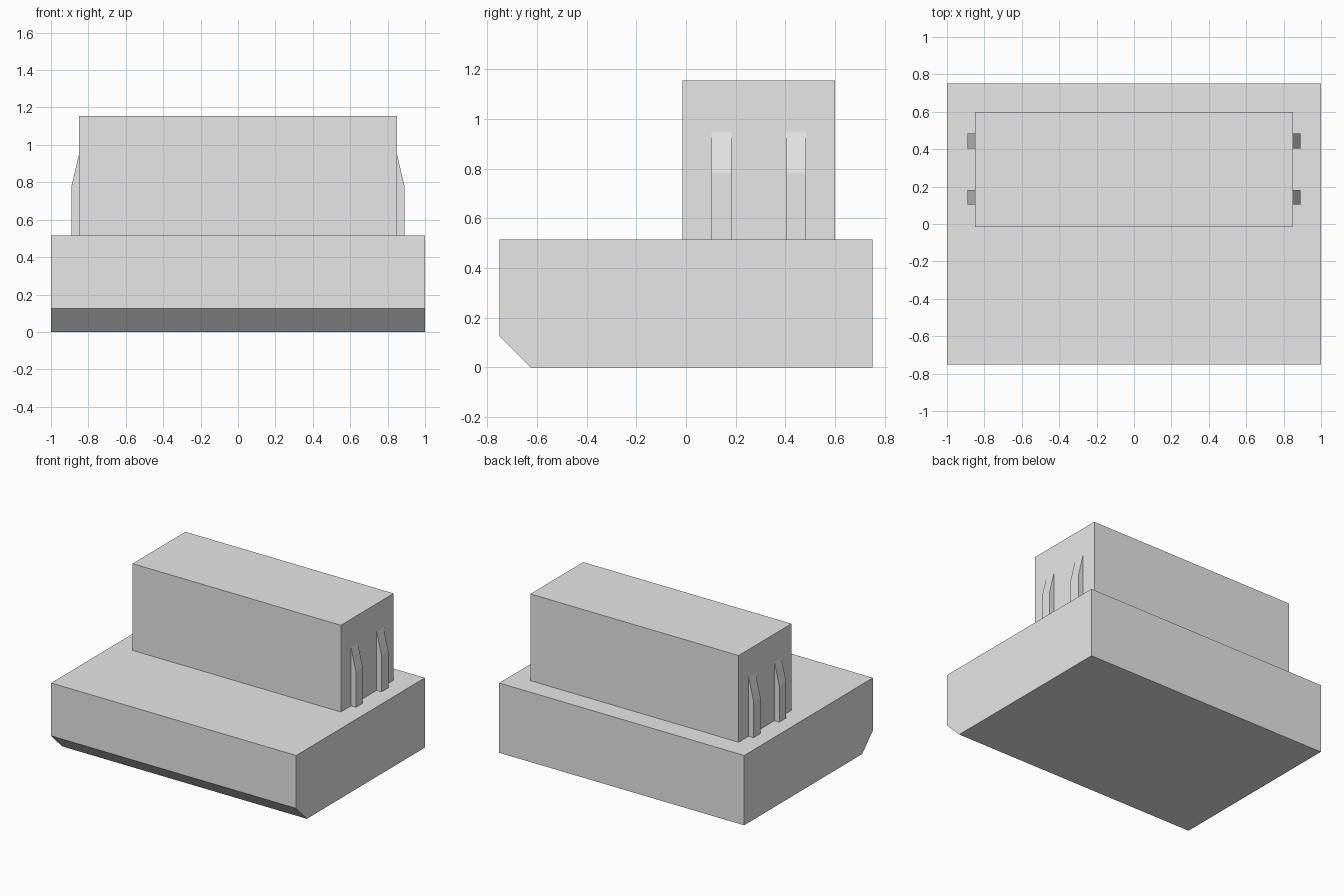
import bpy
import bmesh
from mathutils import Vector

cube = bpy.data.objects.get("Cube")
if cube:
    bpy.data.objects.remove(cube, do_unlink=True)

GREY = (0.8, 0.8, 0.8, 1.0)
grey = bpy.data.materials.new("light grey")
grey.use_nodes = True
grey.diffuse_color = GREY
grey.node_tree.nodes["Principled BSDF"].inputs["Base Color"].default_value = GREY


def extrude_profile(name, points, direction):
    """Make a flat-faced solid by extruding a closed outline along a vector."""
    bm = bmesh.new()
    face = bm.faces.new([bm.verts.new(p) for p in points])
    result = bmesh.ops.extrude_face_region(bm, geom=[face], use_keep_orig=True)
    moved = [g for g in result["geom"] if isinstance(g, bmesh.types.BMVert)]
    bmesh.ops.translate(bm, verts=moved, vec=Vector(direction))
    bmesh.ops.recalc_face_normals(bm, faces=bm.faces)
    mesh = bpy.data.meshes.new(name)
    bm.to_mesh(mesh)
    bm.free()
    mesh.materials.append(grey)
    obj = bpy.data.objects.new(name, mesh)
    bpy.context.collection.objects.link(obj)
    return obj


BASE_TOP = 0.515
BLOCK_SIDE = 0.85

# Base slab with a chamfered lower front edge
base_outline = [(-0.75, 0.125), (-0.625, 0), (0.75, 0),
                (0.75, BASE_TOP), (-0.75, BASE_TOP)]
extrude_profile("base", [(-1, y, z) for y, z in base_outline], (2, 0, 0))

# Upper block
block_outline = [(-0.015, BASE_TOP), (0.6, BASE_TOP), (0.6, 1.155), (-0.015, 1.155)]
extrude_profile("upper_block", [(-BLOCK_SIDE, y, z) for y, z in block_outline],
                (2 * BLOCK_SIDE, 0, 0))

# Tapered ribs, two on each end of the block
rib_outline = [(BLOCK_SIDE, BASE_TOP), (0.89, BASE_TOP), (0.89, 0.78), (BLOCK_SIDE, 0.95)]
for side, sign in (("left", 1), ("right", -1)):
    for place, y in (("front", 0.103), ("back", 0.403)):
        extrude_profile(f"{side}_{place}_rib",
                        [(sign * x, y, z) for x, z in rib_outline], (0, 0.08, 0))
